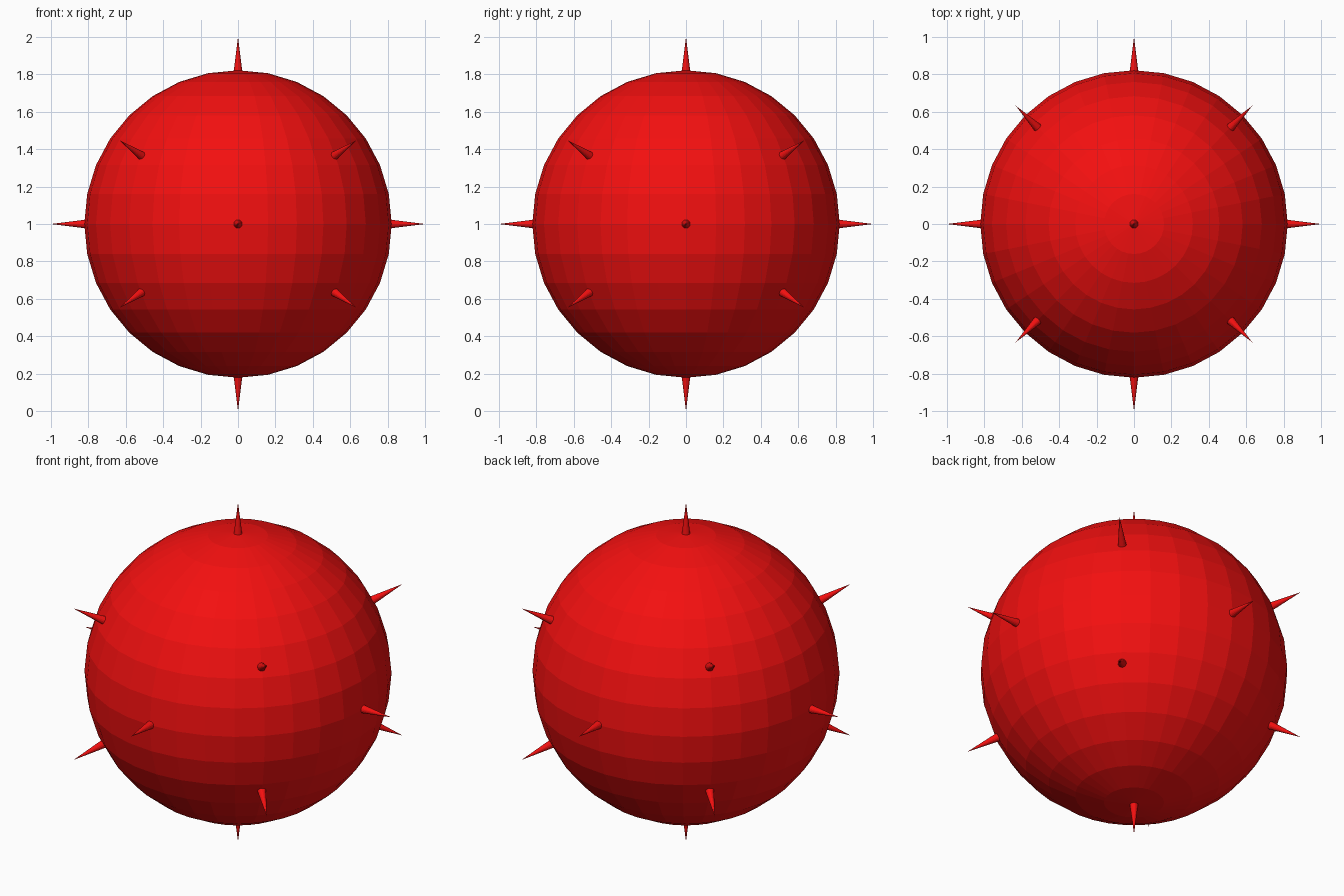
import bpy
from itertools import product
from mathutils import Vector

if "Cube" in bpy.data.objects:
    bpy.data.objects.remove(bpy.data.objects["Cube"])

CENTER = Vector((0, 0, 1))
BODY_R = 0.822
BASE_D, TIP_D, BASE_R = 0.80, 1.0, 0.025

red = bpy.data.materials.new("red")
red.diffuse_color = (0.9, 0.005, 0.005, 1)
red.use_nodes = True
red.node_tree.nodes["Principled BSDF"].inputs["Base Color"].default_value = red.diffuse_color

# Faceted ball
bpy.ops.mesh.primitive_uv_sphere_add(segments=32, ring_count=16, radius=BODY_R, location=CENTER)
body = bpy.context.object
body.name = "ball_body"
body.data.materials.append(red)


def spike(direction, name):
    d = Vector(direction).normalized()
    bpy.ops.mesh.primitive_cone_add(
        vertices=16, radius1=BASE_R, radius2=0, depth=TIP_D - BASE_D,
        location=CENTER + d * (BASE_D + TIP_D) / 2,
        rotation=d.to_track_quat('Z', 'Y').to_euler())
    bpy.context.object.name = name
    bpy.context.object.data.materials.append(red)


# Spikes along the six axes
for axis in range(3):
    for s in (-1, 1):
        v = [0, 0, 0]
        v[axis] = s
        spike(v, "axis_spike")

# Spikes toward the eight corners, flattened in z
for sx, sy, sz in product((-1, 1), repeat=3):
    spike((0.632 * sx, 0.632 * sy, 0.447 * sz), "corner_spike")
